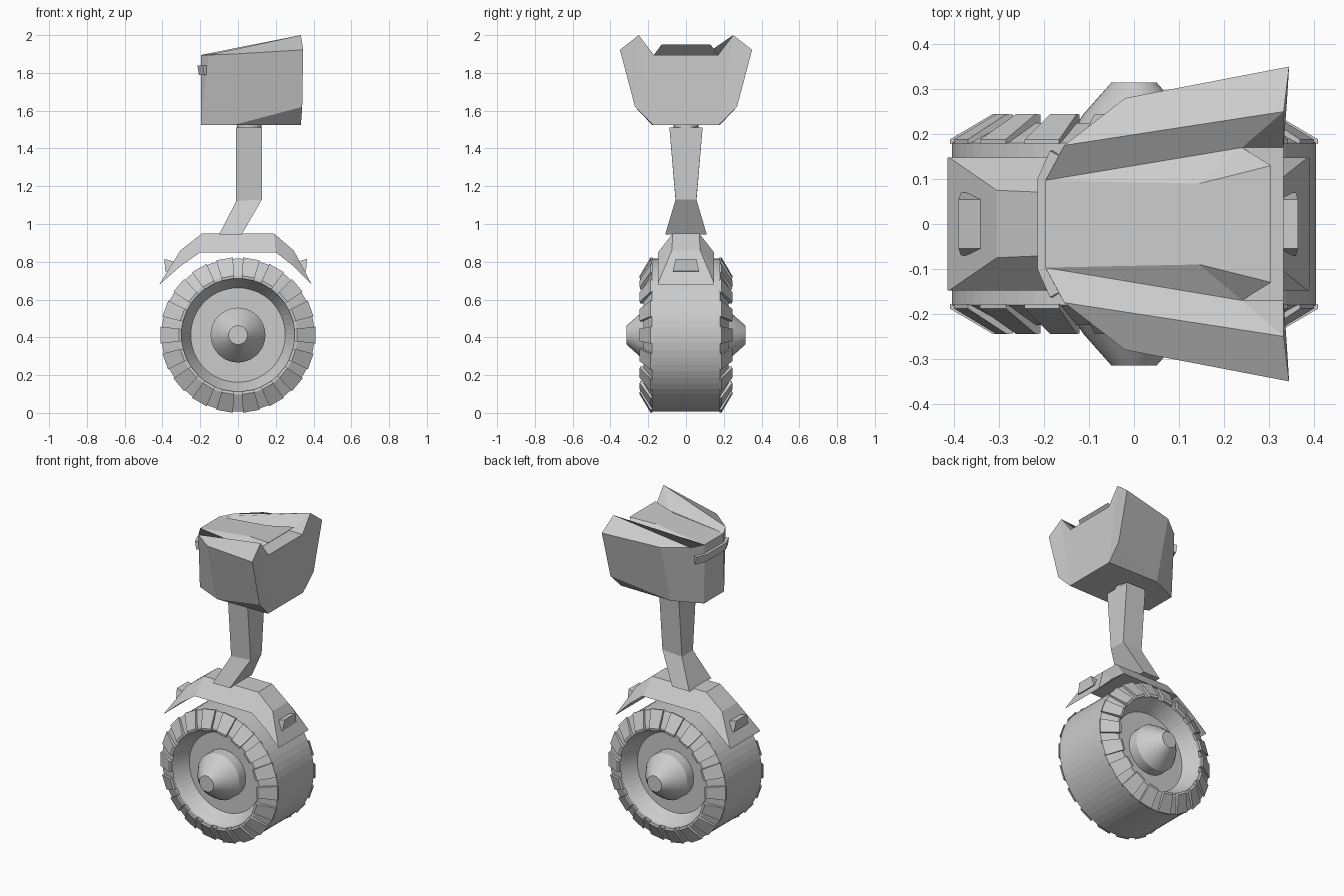
import bpy, bmesh, math

cube = bpy.data.objects.get("Cube")
if cube:
    bpy.data.objects.remove(cube)

grey = bpy.data.materials.new("plain_grey")
grey.use_nodes = True
TONE = (0.6, 0.6, 0.6, 1)
grey.diffuse_color = TONE
grey.node_tree.nodes["Principled BSDF"].inputs["Base Color"].default_value = TONE


def make(name, bm, smooth=False):
    bmesh.ops.recalc_face_normals(bm, faces=bm.faces[:])
    mesh = bpy.data.meshes.new(name)
    bm.to_mesh(mesh)
    bm.free()
    mesh.materials.append(grey)
    obj = bpy.data.objects.new(name, mesh)
    bpy.context.collection.objects.link(obj)
    if smooth:
        bpy.ops.object.select_all(action='DESELECT')
        obj.select_set(True)
        bpy.context.view_layer.objects.active = obj
        bpy.ops.object.shade_smooth_by_angle(angle=math.radians(25))
    return obj


def mirrored(name, points, sides, middles):
    """Solid mirrored over y: side faces are copied, middle faces join both halves."""
    bm = bmesh.new()
    left = {k: bm.verts.new(p) for k, p in points.items()}
    right = {k: bm.verts.new((x, -y, z)) for k, (x, y, z) in points.items()}
    for face in sides.split():
        bm.faces.new([left[k] for k in face])
        bm.faces.new([right[k] for k in reversed(face)])
    for face in middles.split():
        bm.faces.new([left[k] for k in face] + [right[k] for k in reversed(face)])
    return make(name, bm)


def loft(name, sections, closed=False):
    """Skin a row of equally sized loops and cap the ends."""
    bm = bmesh.new()
    rings = [[bm.verts.new(p) for p in s] for s in sections]
    pairs = list(zip(rings, rings[1:] + rings[:1])) if closed else list(zip(rings, rings[1:]))
    n = len(rings[0])
    for a, b in pairs:
        for i in range(n):
            bm.faces.new((a[i], a[(i + 1) % n], b[(i + 1) % n], b[i]))
    if not closed:
        bm.faces.new(rings[0])
        bm.faces.new(rings[-1])
    bmesh.ops.remove_doubles(bm, verts=bm.verts[:], dist=0.0001)
    return make(name, bm)


AXLE = 0.412


def lathe(name, profile, steps, smooth):
    """Spin an (radius, y) profile around the axle."""
    bm = bmesh.new()
    verts = [bm.verts.new((r, y, AXLE)) for r, y in profile]
    edges = [bm.edges.new(e) for e in zip(verts, verts[1:])]
    bmesh.ops.spin(bm, geom=verts + edges, cent=(0, 0, AXLE), axis=(0, 1, 0),
                   angle=math.tau, steps=steps, use_merge=True)
    bmesh.ops.remove_doubles(bm, verts=bm.verts[:], dist=0.0001)
    return make(name, bm, smooth)


def both(half):
    return half + [(r, -y) for r, y in reversed(half)]


# Wheel: tyre with recessed rims, and pointed hub caps
lathe("tyre", both([(0, .13), (.25, .13), (.30, .225), (.315, .225), (.405, .18)]), 64, False)
lathe("hub", both([(0, .315), (.05, .315), (.112, .245), (.145, .195), (.145, .12)]), 40, True)

# Raised shoulder lugs around both sides of the tyre
bm = bmesh.new()
LUGS = 18
section = [(.412, .178), (.412, .188), (.315, .245), (.30, .243), (.30, .218)]
for side in (1, -1):
    for i in range(LUGS):
        loops = []
        for turn in (-6.2, 6.2):
            a = math.radians(i * 360 / LUGS + turn)
            loops.append([bm.verts.new((r * math.cos(a), side * y, AXLE + r * math.sin(a)))
                          for r, y in section])
        a, b = loops
        n = len(section)
        for j in range(n):
            bm.faces.new((a[j], a[(j + 1) % n], b[(j + 1) % n], b[j]))
        bm.faces.new(a)
        bm.faces.new(b)
make("tyre_lugs", bm)

# Fender: arched blade, narrow on top and wide below
outer = [(-.41, .69), (-.305, .86), (-.19, .95), (.19, .95), (.295, .86), (.385, .69)]
inner = [(-.415, .68), (-.30, .78), (-.20, .85), (.20, .85), (.29, .78), (.39, .68)]
widths = [.147, .075, .07, .07, .075, .147]
loft("fender", [[(xo, -w, zo), (xo, w, zo), (xi, .148, zi), (xi, -.148, zi)]
                for (xo, zo), (xi, zi), w in zip(outer, inner, widths)])

# Small lamp blocks on both fender ends
for name, tip, s in (("right_lamp", -.39, -1), ("left_lamp", .365, 1)):
    loft(name, [[(tip, y * .78, .815), (tip - s * .055, y * .78, .80),
                 (tip - s * .04, y, .745), (tip - s * .005, y, .75)] for y in (-.07, .07)])

# Neck: bent square post, waisted in the middle
loft("neck", [[(x0, -w, z0), (x1, -w, z1), (x1, w, z1), (x0, w, z0)]
              for x0, z0, x1, z1, w in ((-.10, .945, .02, .945, .11),
                                        (-.01, 1.12, .127, 1.13, .055),
                                        (-.01, 1.51, .127, 1.51, .088))])

# Swivel disc between neck and head
bm = bmesh.new()
bmesh.ops.create_cone(bm, cap_ends=True, segments=24, radius1=.065, radius2=.065, depth=.04)
bmesh.ops.translate(bm, verts=bm.verts[:], vec=(.06, 0, 1.52))
make("neck_swivel", bm, True)

# Head shell with flared side wings
front_top, floor_back = (-.197, .097, 1.895), (.24, .17, 1.895)
mirrored("head", {
    "a": (-.197, .1, 1.525), "b": front_top, "c": (-.155, .175, 1.895),
    "d": (-.02, .28, 1.90), "e": (-.02, .18, 1.525), "f": (.333, .25, 2.0),
    "g": (.345, .35, 1.922), "h": (.34, .27, 1.62), "i": (.333, .175, 1.525),
    "j": (.333, .17, 1.895), "k": floor_back},
    "abc acde edgh ehi cfgd bkfc kjf fji fih fhg", "ab aei ij bkj")

# Raised wedge panel on top of the head
mirrored("head_top_panel", {
    "b": front_top, "k": floor_back, "p": (.145, .09, 1.932), "q": (.305, .13, 1.95)},
    "bpk pqk", "bp pq qk bk")

# Brow strip wrapped across the front of the head
plan = [(-.187, -.163), (-.215, -.10), (-.215, .10), (-.187, .163)]
loft("brow_strip", [[(x, y, 1.84), (x + .008, y, 1.79), (x + .03, y * .9, 1.79), (x + .03, y * .9, 1.84)]
                    for x, y in plan])
